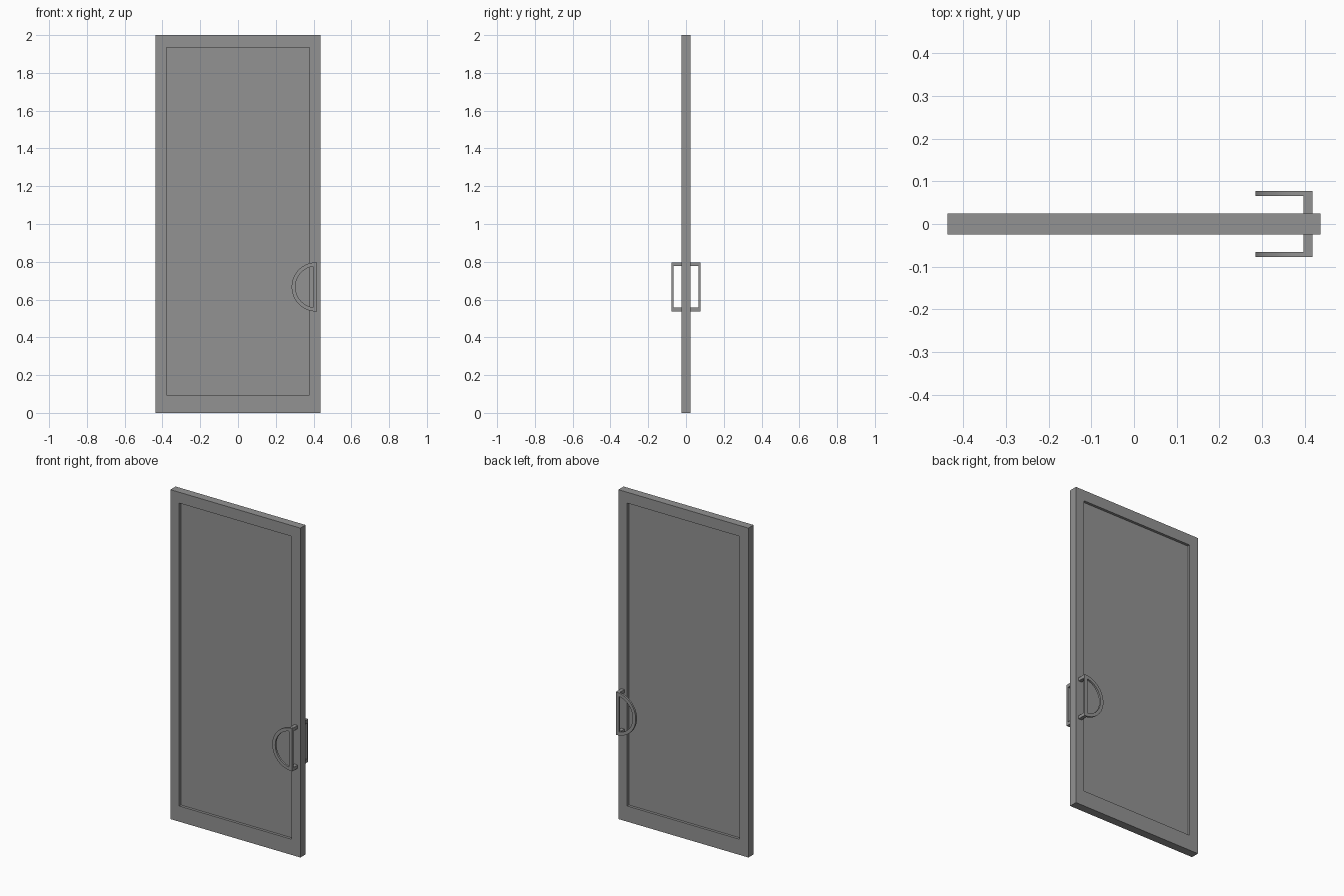
import bpy, bmesh
from math import sin, cos, pi, acos, radians

if "Cube" in bpy.data.objects:
    bpy.data.objects.remove(bpy.data.objects["Cube"])

# Dark grey finish shared by every part
finish = bpy.data.materials.new("dark_grey")
finish.diffuse_color = (0.29, 0.29, 0.29, 1)
finish.use_nodes = True
finish.node_tree.nodes["Principled BSDF"].inputs["Base Color"].default_value = finish.diffuse_color


def link(bm, name):
    bmesh.ops.recalc_face_normals(bm, faces=bm.faces)
    mesh = bpy.data.meshes.new(name)
    bm.to_mesh(mesh)
    bm.free()
    mesh.materials.append(finish)
    obj = bpy.data.objects.new(name, mesh)
    bpy.context.collection.objects.link(obj)
    return obj


def box(name, x0, x1, y0, y1, z0, z1):
    bm = bmesh.new()
    bmesh.ops.create_cube(bm, size=1)
    for v in bm.verts:
        v.co = (x0 if v.co.x < 0 else x1, y0 if v.co.y < 0 else y1, z0 if v.co.z < 0 else z1)
    return link(bm, name)


def ring(name, outer, inner, y0, y1):
    """Closed band between two (x, z) loops of equal length, extruded along y."""
    bm = bmesh.new()
    loops = [[bm.verts.new((x, y, z)) for x, z in loop]
             for loop, y in ((outer, y0), (outer, y1), (inner, y1), (inner, y0))]
    n = len(outer)
    for a, b in zip(loops, loops[1:] + loops[:1]):
        for i in range(n):
            j = (i + 1) % n
            bm.faces.new((a[i], a[j], b[j], b[i]))
    return link(bm, name)


def rect(x0, x1, z0, z1):
    return [(x0, z0), (x1, z0), (x1, z1), (x0, z1)]


def mirror_y(obj):
    m = obj.modifiers.new("mirror", 'MIRROR')
    m.use_axis = (False, True, False)


def arc(radius, start, cx, cz, n=33):
    angles = [start + (2 * pi - 2 * start) * i / (n - 1) for i in range(n)]
    return [(cx + radius * cos(a), cz + radius * sin(a)) for a in angles]


# Door frame and the recessed panel inside it
ring("door_frame", rect(-0.437, 0.437, 0, 2), rect(-0.378, 0.378, 0.095, 1.934), -0.025, 0.025)
box("door_panel", -0.378, 0.378, -0.009, 0.009, 0.095, 1.934)

# D-shaped pull on both sides of the door
CX, CZ, R, EDGE = 0.414, 0.667, 0.13, 0.418
outer = arc(R, pi / 2, CX, CZ)
outer[0], outer[-1] = (EDGE, CZ + R), (EDGE, CZ - R)
inner = arc(R - 0.02, acos(-0.017 / (R - 0.02)), CX, CZ)
grip = ring("handle_grip", outer, inner, -0.077, -0.065)
mirror_y(grip)
bpy.context.view_layer.objects.active = grip
grip.select_set(True)
bpy.ops.object.shade_smooth_by_angle(angle=radians(30))

# Posts joining the pulls to the door
for name, z in (("lower_post", CZ - R), ("upper_post", CZ + R - 0.02)):
    mirror_y(box("handle_" + name, 0.397, EDGE, -0.065, -0.025, z, z + 0.02))
